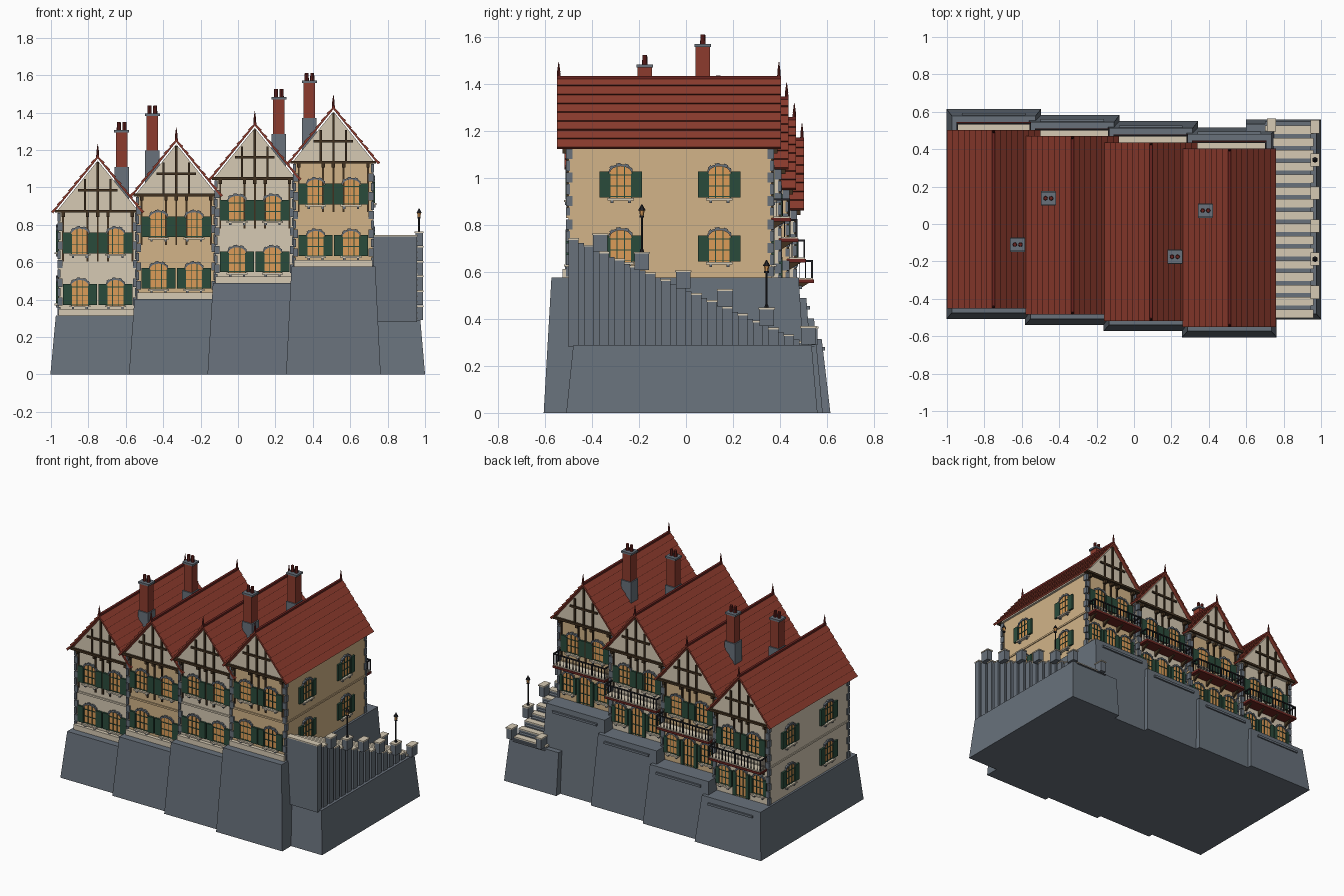
import bpy, bmesh, math
from mathutils import Matrix, Vector

if "Cube" in bpy.data.objects:
    bpy.data.objects.remove(bpy.data.objects["Cube"])


def material(name, code):
    rgb = [int(code[i:i + 2], 16) / 255 for i in (0, 2, 4)]
    lin = [c / 12.92 if c < .04 else ((c + .055) / 1.055) ** 2.4 for c in rgb] + [1]
    m = bpy.data.materials.new(name)
    m.use_nodes = True
    m.diffuse_color = lin
    m.node_tree.nodes["Principled BSDF"].inputs["Base Color"].default_value = lin
    return m


MATS = {n: material(n.replace("_", " "), c) for n, c in {
    "cream_plaster": "D6CAB4", "tan_plaster": "D2B488", "grey_stone": "68717B",
    "red_tile": "8C3B2D", "dark_red": "6A2420", "dark_timber": "40301F",
    "shutter_green": "2A4B3B", "amber_glass": "DC9C58", "black_iron": "242428"}.items()}
CREAM, TAN, STONE, TILE, DARK, TIMBER, GREEN, AMBER, IRON = MATS
parts = {}


def part(name, mat):
    """Mesh being collected for one named part."""
    return parts.setdefault(name, (bmesh.new(), mat))[0]


def box(bm, M, lo, hi):
    size = [b - a for a, b in zip(lo, hi)]
    mid = [(a + b) / 2 for a, b in zip(lo, hi)]
    bmesh.ops.create_cube(bm, size=1, matrix=M @ Matrix.Translation(mid) @ Matrix.Diagonal((*size, 1)))


def prism(bm, M, pts, y0, y1):
    """Extrude an x-z outline from y0 to y1."""
    a = [bm.verts.new(M @ Vector((x, y0, z))) for x, z in pts]
    b = [bm.verts.new(M @ Vector((x, y1, z))) for x, z in pts]
    faces = [bm.faces.new(a), bm.faces.new(b)]
    n = len(pts)
    for i in range(n):
        faces.append(bm.faces.new((a[i], a[(i + 1) % n], b[(i + 1) % n], b[i])))
    bmesh.ops.recalc_face_normals(bm, faces=faces)


def frustum(bm, M, bottom, top, z0, z1):
    """Block between two rectangles (x0, y0, x1, y1)."""
    rings = []
    for (x0, y0, x1, y1), z in ((bottom, z0), (top, z1)):
        rings.append([bm.verts.new(M @ Vector(p)) for p in ((x0, y0, z), (x1, y0, z), (x1, y1, z), (x0, y1, z))])
    a, b = rings
    faces = [bm.faces.new(a), bm.faces.new(b)]
    for i in range(4):
        j = (i + 1) % 4
        faces.append(bm.faces.new((a[i], a[j], b[j], b[i])))
    bmesh.ops.recalc_face_normals(bm, faces=faces)


def cone(bm, M, x, y, z0, z1, r0, r1, sides=8):
    bmesh.ops.create_cone(bm, cap_ends=True, segments=sides, radius1=r0, radius2=r1, depth=z1 - z0,
                          matrix=M @ Matrix.Translation((x, y, (z0 + z1) / 2)))


def window(tag, M, u, z, w=.092, h=.135, shutter=.045, sill=True):
    """Arched window on a wall frame whose +y points outward."""
    r, rise = w / 2, .03
    arc = [(u + r * math.cos(t), z + h - rise + rise * math.sin(t))
           for t in [math.pi * k / 8 for k in range(9)]]
    prism(part(tag + "window_panes", AMBER), M, [(u - r, z), (u + r, z)] + arc, -.01, .005)
    bars = part(tag + "window_bars", GREEN)
    for x in (-r / 3, r / 3):
        box(bars, M, (u + x - .002, 0, z), (u + x + .002, .009, z + h - .002))
    for f in (.04, .38, .72):
        box(bars, M, (u - r, 0, z + h * f - .002), (u + r, .009, z + h * f + .002))
    for s in (-1, 1):
        box(bars, M, (u + s * r - .003, 0, z), (u + s * r + .003, .01, z + h - rise))
    # stone arch of separate wedges
    arch = part(tag + "window_arches", STONE)
    for k in range(8):
        (x0, z0), (x1, z1) = arc[k], arc[k + 1]
        d = .014 if k % 2 else .009
        up = [(x - u) * .12 for x in (x0, x1)]
        prism(arch, M, [(x0, z0), (x0 + up[0], z0 + d), (x1 + up[1], z1 + d), (x1, z1)], 0, .012)
    for s in (-1, 1):
        a, b = sorted((u + s * (r + .003), u + s * (r + shutter)))
        box(part(tag + "shutters", GREEN), M, (a, 0, z + .002), (b, .013, z + h - .022))
    if sill:
        box(part(tag + "window_sills", CREAM), M, (u - r - .01, 0, z - .01), (u + r + .01, .02, z))
        for s in (-1, 1):
            box(part(tag + "sill_corbels", STONE), M, (u + s * r * .8 - .006, 0, z - .022),
                (u + s * r * .8 + .006, .014, z - .01))


HALF, LENGTH, EAVE, RIDGE = .21, .4325, .55, .85


def house(i):
    tag = f"house_{i + 1}_"
    cx, b, yw = -.75 + .42 * i, .315 + .0875 * i, .03 - .0327 * i
    wall = TAN if i % 2 else CREAM
    M = Matrix.Translation((cx, yw, b))
    ends = [M @ Matrix.Rotation(a, 4, "Z") for a in (math.pi, 0)]
    # battered stone base with a ledge at the back
    frustum(part(tag + "base", STONE), M, (-.253, -.538, .253, .585), (-.224, -.505, .224, .548), -b, 0)
    box(part(tag + "base", STONE), M, (-.17, .54, -.05), (.17, .563, -.035))
    box(part(tag + "walls", wall), M, (-HALF, -LENGTH, 0), (HALF, LENGTH, EAVE + .01))
    prism(part(tag + "gables", CREAM), M, [(-.225, EAVE), (.225, EAVE), (0, EAVE + .278)], -LENGTH - .02, LENGTH + .02)
    # string course, front plinth and corner stones
    box(part(tag + "string_course", wall), M, (-HALF - .006, -LENGTH - .008, .252), (HALF + .006, LENGTH + .008, .264))
    box(part(tag + "plinth", CREAM), M, (-HALF, -LENGTH - .025, 0), (HALF, -LENGTH, .035))
    for k in range(11):
        dx, dy = (.028, .016) if k % 2 else (.016, .028)
        for sx in (-1, 1):
            for sy in (-1, 1):
                x, y = sx * (HALF + .006), sy * (LENGTH + .01)
                xs, ys = sorted((x, x - sx * dx)), sorted((y, y - sy * dy))
                box(part(tag + "corner_stones", STONE), M, (xs[0], ys[0], k * .05 + .003), (xs[1], ys[1], k * .05 + .047))
    # timber framing, same on both ends
    beams = part(tag + "timber_frame", TIMBER)
    for E in ends:
        g = LENGTH + .02
        box(beams, E, (-.228, LENGTH, EAVE), (.228, g + .014, EAVE + .015))
        box(beams, E, (-.105, g, .664), (.105, g + .01, .677))
        box(beams, E, (-.006, g, EAVE), (.006, g + .01, .82))
        for x in (-.068, .068):
            box(beams, E, (x - .006, g, EAVE), (x + .006, g + .009, .73))
        for x in (-.185, -.055, 0, .055, .185):
            box(beams, E, (x - .005, LENGTH, .29), (x + .005, LENGTH + .008, EAVE))
            box(beams, E, (x - .009, LENGTH, EAVE - .022), (x + .009, LENGTH + .026, EAVE))
    # stepped tile courses on both slopes
    run, drop = .243, RIDGE - EAVE
    n = Vector((drop, run)).normalized()
    for s in (-1, 1):
        for k in range(8):
            p = [Vector((run * t / 8, RIDGE - drop * t / 8)) for t in (k, k + 1)]
            quad = [p[0] - n * .006, p[1] - n * .006, p[1] + n * .009, p[0] + n * .002]
            prism(part(tag + "roof", TILE), M, [(s * q.x, q.y) for q in quad], -.482, .472)
    box(part(tag + "ridge_cap", DARK), M, (-.008, -.482, RIDGE - .008), (.008, .472, RIDGE + .008))
    for y in (-.474, .464):
        cone(part(tag + "finials", DARK), M, 0, y, RIDGE, RIDGE + .03, .008, .006)
        cone(part(tag + "finials", DARK), M, 0, y, RIDGE + .025, RIDGE + .068, .007, .001)
    # chimney, alternating from side to side
    s = -1 if i % 2 else 1
    C = M @ Matrix.Translation((.128 * s, -.14 * s, 0))
    box(part(tag + "chimney_foot", STONE), C, (-.039, -.039, .5), (.039, .039, .795))
    box(part(tag + "chimney_stack", TILE), C, (-.031, -.031, .795), (.031, .031, .985))
    box(part(tag + "chimney_cap", STONE), C, (-.04, -.035, .98), (.04, .035, .993))
    for x in (-.015, .015):
        cone(part(tag + "chimney_pots", DARK), C, x, 0, .99, 1.035, .012, .01)
    # windows
    front, back = [E @ Matrix.Translation((0, LENGTH, 0)) for E in ends]
    for u in (-.095, .095):
        window(tag, front, u, .055)
        window(tag, front, u, .33)
        window(tag, back, u, .33)
        window(tag, back, u * 1.38, .055, .08, .135, .022)
    window(tag, back, 0, .005, .08, .19, .022, False)
    if i in (0, 3):
        side = 1 if i else -1
        S = M @ Matrix.Rotation(-side * math.pi / 2, 4, "Z") @ Matrix.Translation((0, HALF, 0))
        for u in (-.21, .21):
            window(tag, S, u, .065)
            window(tag, S, u, .338)
    # back balcony with iron railing
    w, d = .195, .078
    box(part(tag + "balcony_floor", CREAM), back, (-w, 0, .252), (w, d, .26))
    box(part(tag + "balcony_frame", DARK), back, (-w - .004, 0, .238), (w + .004, d + .004, .253))
    for u in (-.17, -.06, .06, .17):
        prism(part(tag + "balcony_brackets", TIMBER),
              back @ Matrix.Translation((u, 0, 0)) @ Matrix.Rotation(math.pi / 2, 4, "Z"),
              [(0, .2), (0, .238), (.06, .238)], -.006, .006)
    rail = part(tag + "balcony_railing", IRON)
    box(rail, back, (-w, d - .008, .328), (w, d, .336))
    for s in (-1, 1):
        box(rail, back, (s * w - .004, 0, .328), (s * w + .004, d, .336))
        for y in (.02, .045):
            box(rail, back, (s * w - .002, y, .26), (s * w + .002, y + .004, .33))
    for k in range(17):
        x = -w + 2 * w * k / 16
        t = .004 if k % 4 == 0 else .002
        box(rail, back, (x - t, d - .004 - t, .26), (x + t, d - .004 + t, .336))


for i in range(4):
    house(i)

# outer staircase on its own base, falling from front to back
I = Matrix.Identity(4)
FOOT, STEPS = .29, 16
frustum(part("stair_base", STONE), I, (.6, -.51, 1, .56), (.6, -.48, .975, .535), 0, FOOT)
for k in range(STEPS):
    y, z = -.5 + .0655 * k, .745 - .0293 * k
    box(part("stair_steps", STONE), I, (.7, y, FOOT - .01), (.958, y + .042, z - .008))
    box(part("stair_risers", STONE), I, (.7, y + .042, FOOT - .01), (.945, y + .0655, z - .022))
    box(part("stair_treads", CREAM), I, (.7, y - .002, z - .008), (.96, y + .044, z))


def pillar(x, y, z):
    box(part("stair_pillars", STONE), I, (x - .02, y - .031, z - .07), (x + .02, y + .031, z))
    box(part("pillar_caps", CREAM), I, (x - .023, y - .035, z), (x + .023, y + .035, z + .008))


for k in range(6):
    y, z = -.365 + .177 * k, .757 - .079 * k
    pillar(.968, y, z)
    if k in (1, 4):
        # street lamp
        cone(part("lamp_posts", IRON), I, .968, y, z, z + .02, .012, .006)
        cone(part("lamp_posts", IRON), I, .968, y, z + .015, z + .16, .0045, .0045)
        cone(part("lamp_lanterns", AMBER), I, .968, y, z + .16, z + .185, .007, .012, 6)
        cone(part("lamp_caps", IRON), I, .968, y, z + .185, z + .21, .016, .002, 6)
        cone(part("lamp_caps", IRON), I, .968, y, z + .155, z + .163, .01, .01, 6)
pillar(.735, .53, .36)

for name, (bm, mat) in parts.items():
    mesh = bpy.data.meshes.new(name)
    bm.to_mesh(mesh)
    bm.free()
    mesh.materials.append(MATS[mat])
    bpy.context.scene.collection.objects.link(bpy.data.objects.new(name, mesh))
